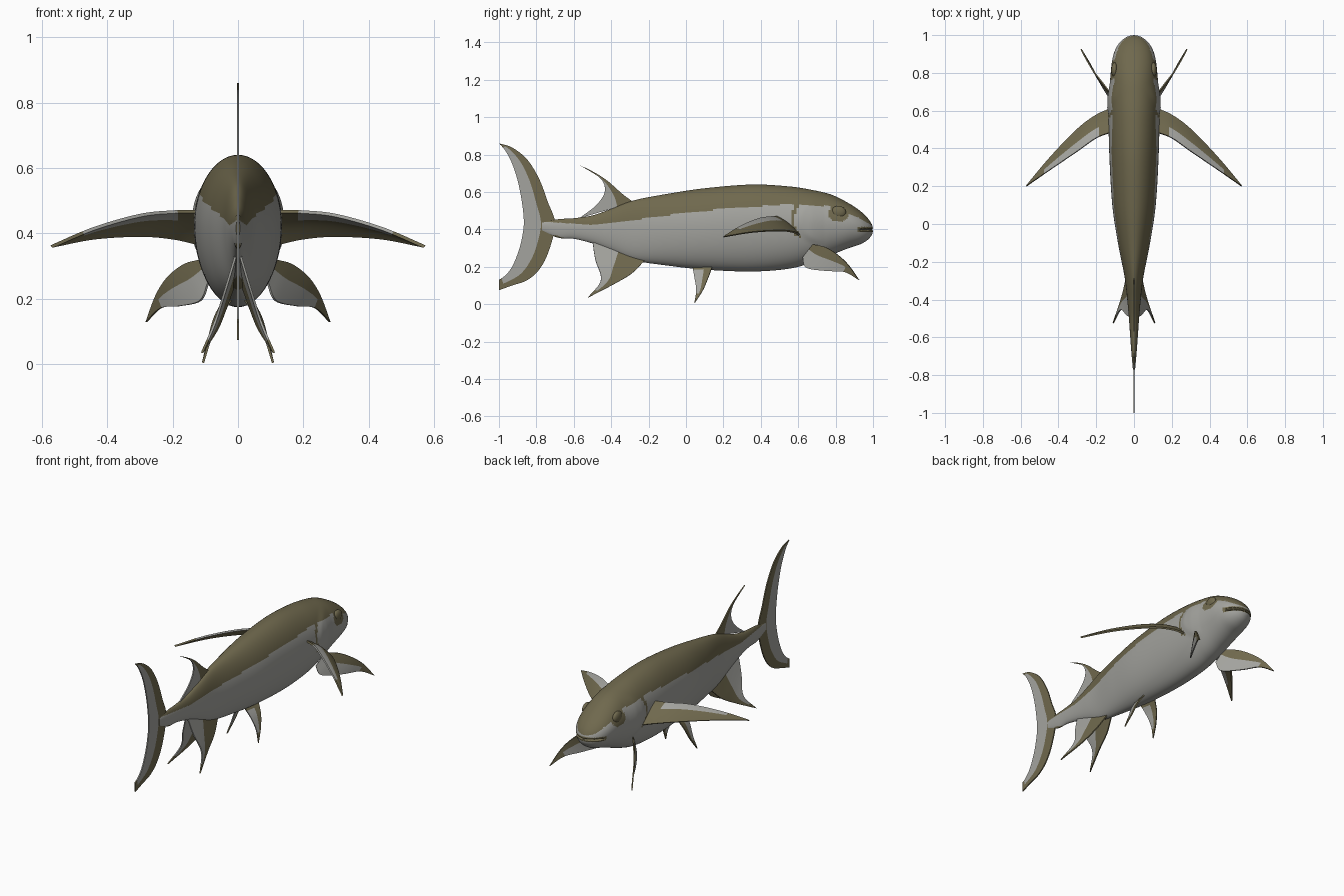
import bpy, bmesh, math
from mathutils import Vector

if "Cube" in bpy.data.objects:
    bpy.data.objects.remove(bpy.data.objects["Cube"], do_unlink=True)


def material(name, rgb):
    m = bpy.data.materials.new(name)
    m.use_nodes = True
    m.diffuse_color = (*rgb, 1)
    bsdf = m.node_tree.nodes["Principled BSDF"]
    bsdf.inputs["Base Color"].default_value = (*rgb, 1)
    bsdf.inputs["Roughness"].default_value = 0.7
    return m


OLIVE = material("olive_back", (0.16, 0.14, 0.075))
GREY = material("pale_grey_belly", (0.37, 0.37, 0.345))


def resample(points, n):
    """Smooth curve through points of any dimension, n + 1 samples."""
    pts = [Vector(p) for p in points]
    pts = [2 * pts[0] - pts[1]] + pts + [2 * pts[-1] - pts[-2]]
    spans = len(pts) - 3
    out = []
    for k in range(n + 1):
        s = k / n * spans
        i = min(int(s), spans - 1)
        t = s - i
        a, b, c, d = pts[i:i + 4]
        out.append(0.5 * (2 * b + (c - a) * t + (2 * a - 5 * b + 4 * c - d) * t ** 2
                          + (3 * b - a - 3 * c + d) * t ** 3))
    return out


def lookup(table, v):
    """Piecewise linear value at v."""
    for (a, p), (b, q) in zip(table, table[1:]):
        if v <= b:
            return p + (q - p) * max(0, (v - a) / (b - a))
    return table[-1][1]


def finish(name, bm, angle=40, thickness=0):
    bmesh.ops.remove_doubles(bm, verts=bm.verts, dist=0.0002)
    bmesh.ops.recalc_face_normals(bm, faces=bm.faces)
    me = bpy.data.meshes.new(name)
    bm.to_mesh(me)
    bm.free()
    me.materials.append(OLIVE)
    me.materials.append(GREY)
    ob = bpy.data.objects.new(name, me)
    bpy.context.collection.objects.link(ob)
    bpy.ops.object.select_all(action='DESELECT')
    ob.select_set(True)
    bpy.context.view_layer.objects.active = ob
    if thickness:
        mod = ob.modifiers.new("thickness", 'SOLIDIFY')
        mod.thickness = thickness
        mod.offset = 0
        bpy.ops.object.modifier_apply(modifier=mod.name)
    bpy.ops.object.shade_smooth_by_angle(angle=math.radians(angle))
    return ob


def sheet(rows, closed, is_grey):
    """Grid of faces through rows of points; is_grey(centre, i, j) picks the colour."""
    bm = bmesh.new()
    grid = [[bm.verts.new(p) for p in row] for row in rows]
    count = len(rows[0])
    for i in range(len(rows) - 1):
        for j in range(count if closed else count - 1):
            k = (j + 1) % count
            f = bm.faces.new((grid[i][j], grid[i][k], grid[i + 1][k], grid[i + 1][j]))
            f.material_index = int(is_grey(f.calc_center_median(), i, j))
    if closed:
        bm.faces.new(grid[0])
        bm.faces.new(grid[-1])
    return bm


def fin(name, lead, trail, start, stop, border, bow=0.0, thickness=0.007):
    """Blade between two edges; grey behind the border fraction, from start to stop along it."""
    n, m = 48, 20
    rows = []
    for a, b in zip(resample(lead, n), resample(trail, n)):
        row = []
        for j in range(m + 1):
            p = a.lerp(b, j / m)
            p.z += bow * math.sin(math.pi * j / m) * (a - b).length
            row.append(p)
        rows.append(row)

    def rule(c, i, j):
        return start < (i + 0.5) / n < stop and (j + 0.5) / m > border
    return finish(name, sheet(rows, False, rule), thickness=thickness)


def paired(name, lead, trail, *args, **kw):
    for side, s in (("left", 1), ("right", -1)):
        flip = [[(s * x, y, z) for x, y, z in edge] for edge in (lead, trail)]
        fin(side + "_" + name, *flip, *args, **kw)


# Body sections: y, top, bottom, half width
sections = [(-.77, .44, .39, .006), (-.68, .455, .355, .014), (-.6, .46, .35, .02),
            (-.5, .475, .325, .027), (-.4, .51, .285, .036), (-.28, .555, .235, .05),
            (-.1, .59, .207, .085), (.1, .62, .185, .115), (.35, .64, .175, .13),
            (.55, .63, .19, .135), (.68, .61, .225, .133), (.78, .585, .265, .125),
            (.87, .54, .3, .115), (.93, .5, .32, .096), (.97, .462, .343, .067),
            (.992, .43, .368, .035), (1, .405, .39, .006)]
back_line = [(-.75, .44), (-.5, .425), (-.28, .45), (0, .49), (.2, .51), (.55, .535),
             (.76, .525), (.86, .485), (.92, .465), (.97, .435), (1, .42)]


def body_grey(c, i, j):
    y, z = c.y, c.z
    if z > lookup(back_line, y) or (y < -.25 and z < lookup([(-.7, .37), (-.25, .235)], y)):
        return False
    # Gill rim, eye patch and lips
    gill = math.hypot((y - .74) / .16, (z - .45) / .14)
    if 1 < gill < 1.13 and y < .68 and z > .36:
        return False
    if math.hypot((y - .815) / .055, (z - .485) / .045) < 1:
        return False
    return not (y > .915 and abs(z - .4) < .014)


rows = []
SEG = 112
for y, top, bottom, w in resample(sections, 176):
    mid = bottom + (top - bottom) * .54
    row = []
    for k in range(SEG):
        a = math.tau * k / SEG
        x, s = w * math.cos(a), math.sin(a)
        z = mid + s * (top - mid if s > 0 else mid - bottom)
        # Raised gill cover and mouth crease
        gill = math.hypot((y - .74) / .16, (z - .45) / .14)
        if y < .74 and gill < 1:
            x *= 1 + .05 * min(1, (1 - gill) * 5) * min(1, (.74 - y) * 15)
        crease = max(0, 1 - abs(z - .398) / .007) * min(1, max(0, (y - .92) * 30))
        row.append(Vector((x * (1 - .25 * crease), y - .012 * crease, z)))
    rows.append(row)
finish("body", sheet(rows, True, body_grey))

# Eyes
for side, s in (("left", 1), ("right", -1)):
    bm = bmesh.new()
    bmesh.ops.create_uvsphere(bm, u_segments=28, v_segments=16, radius=1)
    for v in bm.verts:
        v.co = Vector((s * .103 + v.co.x * .018, .815 + v.co.y * .04, .492 + v.co.z * .034))
    finish(side + "_eye", bm)

# Tail fin
fin("tail_fin",
    [(0, -1, .86), (0, -.93, .838), (0, -.85, .775), (0, -.785, .67), (0, -.74, .55),
     (0, -.7, .43), (0, -.735, .28), (0, -.785, .185), (0, -.85, .128), (0, -.93, .1),
     (0, -1, .075)],
    [(0, -1, .86), (0, -.965, .82), (0, -.925, .74), (0, -.895, .64), (0, -.875, .53),
     (0, -.867, .43), (0, -.88, .34), (0, -.9, .27), (0, -.93, .2), (0, -.965, .155),
     (0, -1, .13)], .06, .96, .46)

# Dorsal fin
fin("dorsal_fin",
    [(0, -.28, .545), (0, -.34, .59), (0, -.42, .66), (0, -.49, .705), (0, -.57, .745)],
    [(0, -.57, .46), (0, -.48, .53), (0, -.435, .6), (0, -.455, .67), (0, -.57, .745)],
    0, .78, .3)

# Twin anal fins
paired("anal_fin",
       [(.015, -.22, .235), (.04, -.29, .165), (.065, -.39, .105), (.11, -.525, .035)],
       [(.005, -.5, .34), (.035, -.485, .24), (.07, -.455, .13), (.11, -.525, .035)],
       0, .85, .48)

# Belly fins
paired("belly_fin",
       [(.04, .14, .2), (.07, .12, .145), (.09, .09, .075), (.107, .045, .005)],
       [(.02, .035, .2), (.055, .045, .145), (.085, .055, .075), (.107, .045, .005)],
       .1, .75, .4)

# Long pectoral fins
paired("pectoral_fin",
       [(.11, .615, .365), (.2, .575, .385), (.3, .5, .393), (.44, .355, .385),
        (.57, .2, .36)],
       [(.11, .49, .468), (.2, .455, .466), (.3, .385, .455), (.44, .29, .415),
        (.57, .2, .36)], .2, .82, .62, bow=.08, thickness=.01)

# Throat fins
paired("throat_fin",
       [(.115, .68, .32), (.165, .745, .305), (.215, .81, .265), (.25, .868, .21),
        (.28, .925, .13)],
       [(.09, .625, .25), (.115, .645, .195), (.18, .75, .178), (.235, .85, .172),
        (.28, .925, .13)], 0, .72, .42)
